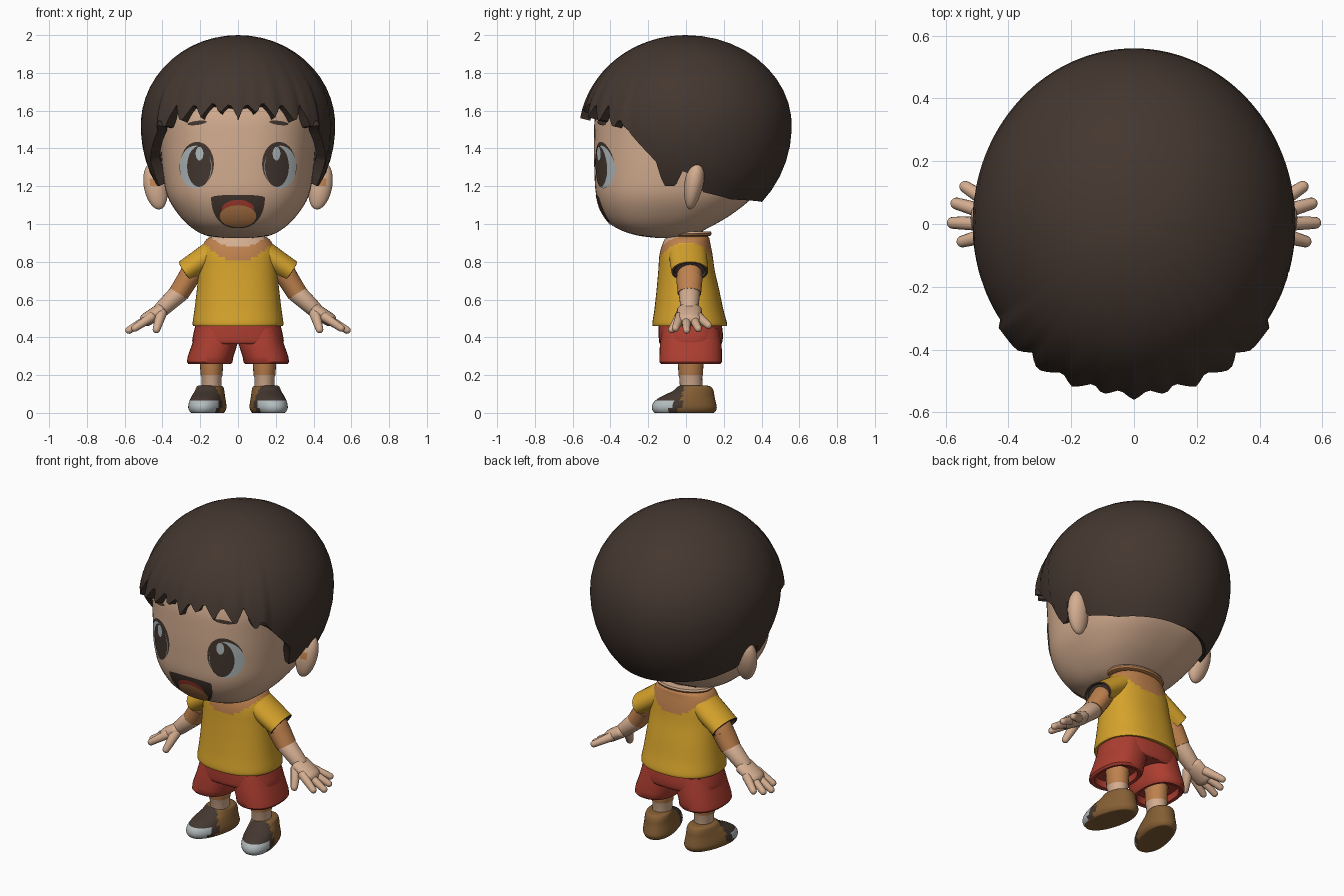
import bpy, bmesh, math
from mathutils import Vector, Matrix
from mathutils.bvhtree import BVHTree

if "Cube" in bpy.data.objects:
    bpy.data.objects.remove(bpy.data.objects["Cube"])


def material(name, rgb):
    m = bpy.data.materials.new(name)
    m.diffuse_color = (*rgb, 1)
    m.use_nodes = True
    m.node_tree.nodes["Principled BSDF"].inputs["Base Color"].default_value = m.diffuse_color
    return m


HAIR = material("dark_brown", (0.058, 0.038, 0.029))
SKIN = material("skin", (0.66, 0.42, 0.28))
TAN = material("tan", (0.52, 0.22, 0.075))
YELLOW = material("yellow", (0.68, 0.37, 0.025))
RED = material("red", (0.42, 0.048, 0.03))
BROWN = material("shoe_brown", (0.235, 0.115, 0.035))
GREY = material("pale_grey", (0.45, 0.50, 0.51))


def finish(name, verts, faces, mats, rule=None, recalc=True):
    me = bpy.data.meshes.new(name)
    me.from_pydata(verts, [], faces)
    if recalc:
        bm = bmesh.new()
        bm.from_mesh(me)
        bmesh.ops.recalc_face_normals(bm, faces=bm.faces)
        bm.to_mesh(me)
        bm.free()
    for m in mats:
        me.materials.append(m)
    if rule:
        for p in me.polygons:
            p.material_index = rule(p.center)
    ob = bpy.data.objects.new(name, me)
    bpy.context.collection.objects.link(ob)
    return ob


def spline(rings, per):
    """Catmull-Rom through the ring parameters."""
    if per < 2:
        return rings
    out, n = [], len(rings)
    for i in range(n - 1):
        p = [rings[max(0, min(n - 1, i + d))] for d in (-1, 0, 1, 2)]
        for s in range(per):
            t = s / per
            out.append(tuple(0.5 * (2 * b + (c - a) * t + (2 * a - 5 * b + 4 * c - d) * t * t
                                    + (3 * b - a - 3 * c + d) * t ** 3) for a, b, c, d in zip(*p)))
    return out + [rings[-1]]


def loft(name, rings, mats, rule=None, per=1, seg=32, power=2.0, mat=Matrix()):
    """Closed skin over rings (z, cx, cy, rx, ry)."""
    rings = spline(rings, per)
    verts, faces = [], []
    for z, cx, cy, rx, ry in rings:
        for k in range(seg):
            a = math.tau * k / seg
            c, s = math.cos(a), math.sin(a)
            verts.append(mat @ Vector((cx + rx * math.copysign(abs(c) ** (2 / power), c),
                                       cy + ry * math.copysign(abs(s) ** (2 / power), s), z)))
    for i in range(len(rings) - 1):
        for k in range(seg):
            j = (k + 1) % seg
            faces.append((i * seg + k, i * seg + j, (i + 1) * seg + j, (i + 1) * seg + k))
    faces += [tuple(range(seg))[::-1], tuple(range(len(verts) - seg, len(verts)))]
    return finish(name, verts, faces, mats, rule)


def aim(a, b):
    d = Vector(b) - Vector(a)
    if abs(d.z) > 0.999 * d.length:
        return Matrix.Translation(a), d.length
    # local x lies in the vertical plane of the limb, local y is horizontal
    z = d.normalized()
    y = Vector((0, 0, 1)).cross(z).normalized()
    x = y.cross(z)
    return Matrix.Translation(a) @ Matrix((x, y, z)).transposed().to_4x4(), d.length


def limb(name, a, b, ra, rb, mats, seg=16, flat=1.0):
    """Round-ended tapered limb from a to b."""
    m, n = aim(a, b)
    rings = []
    for i in range(5):
        t = math.radians(5 + 85 * i / 4)
        rings.append((-ra * 0.6 * math.cos(t), 0, 0, ra * math.sin(t), ra * flat * math.sin(t)))
    for i in range(5):
        t = math.radians(90 - 85 * i / 4)
        rings.append((n - rb + rb * math.cos(t), 0, 0, rb * math.sin(t), rb * flat * math.sin(t)))
    return loft(name, rings, mats, seg=seg, mat=m)


# Head
head_keys = [(.925, .06, -.14, -.04), (.94, .17, -.26, .03), (.98, .245, -.37, .12), (1.05, .315, -.435, .24),
             (1.15, .375, -.475, .36), (1.28, .40, -.485, .43), (1.45, .415, -.487, .46),
             (1.6, .42, -.475, .45), (1.75, .37, -.40, .38), (1.88, .2, -.2, .2)]
head = loft("head", [(z, 0, (f + b) / 2, rx, (b - f) / 2) for z, rx, f, b in head_keys],
            [SKIN], per=4, seg=72, power=2.5)
tree = BVHTree.FromPolygons([v.co for v in head.data.vertices], [p.vertices for p in head.data.polygons])


# Painted face plates, wrapped on the head
def plate(name, outline, centre, mat, lift):
    verts, faces, n, rows = [], [], len(outline), 6
    for r in range(rows + 1):
        f = max(r / rows, 0.01)
        for x, z in outline:
            p = Vector((centre[0] + (x - centre[0]) * f, -2, centre[1] + (z - centre[1]) * f))
            hit, nor, _, _ = tree.ray_cast(p, Vector((0, 1, 0)))
            verts.append(hit + nor * lift)
    for r in range(rows):
        for k in range(n):
            j = (k + 1) % n
            faces.append((r * n + k, (r + 1) * n + k, (r + 1) * n + j, r * n + j))
    faces.append(tuple(range(n)))
    return finish(name, verts, faces, [mat], recalc=False)


def oval(name, x, z, rx, rz, mat, lift, tilt=0):
    pts = [(x + rx * math.cos(a), z + rz * math.sin(a) + tilt * rx * math.cos(a))
           for a in (math.tau * k / 28 for k in range(28))]
    plate(name, pts, (x, z), mat, lift)


for side, s in (("left", 1), ("right", -1)):
    oval(side + "_eye_lash", s * .215, 1.318, .088, .117, HAIR, .003)
    oval(side + "_eye_white", s * .222, 1.302, .084, .113, GREY, .005)
    oval(side + "_iris", s * .203, 1.305, .062, .108, HAIR, .007)
    oval(side + "_eye_glint", s * .200, 1.373, .02, .036, GREY, .009)
    oval(side + "_brow", s * .215, 1.535, .05, .011, HAIR, .004, tilt=-.12 * s)

mouth = []
for k in range(36):
    a = math.tau * k / 36
    c, q = math.cos(a), math.sin(a)
    mouth.append((.142 * math.copysign(abs(c) ** .8, c), 1.14 + q * (.015 if q > 0 else .16)))
plate("mouth", mouth, (0, 1.09), HAIR, .003)
oval("mouth_inside", 0, 1.082, .085, .047, RED, .005)
oval("tongue", 0, 1.045, .096, .057, TAN, .007)

# Hair cap: polar grid whose lower edge follows the hairline (degrees from front, height)
hairline = [(0, 1.56), (5, 1.64), (11, 1.585), (15, 1.65), (22, 1.565), (27, 1.64), (35, 1.535), (40, 1.63),
            (47, 1.50), (51, 1.56), (58, 1.47), (65, 1.40), (72, 1.33), (75, 1.20), (83, 1.20), (88, 1.28),
            (97, 1.25), (101, 1.17), (125, 1.13), (180, 1.115)]


def edge_height(deg):
    for (a, za), (b, zb) in zip(hairline, hairline[1:]):
        if deg <= b:
            return za + (zb - za) * (deg - a) / (b - a)
    return hairline[-1][1]


cols, rows = 180, 16
verts, faces = [(0, 0, 2.0)], []
for r in range(1, rows + 1):
    for k in range(cols):
        deg = k * 360 / cols
        d = min(deg, 360 - deg)
        low = edge_height(d)
        t = r / rows * math.acos((low - 1.52) / (.48 if low > 1.52 else .58))
        p = math.radians(deg)
        lock = max(0, min(1, (1.65 - low) / .1)) * (d < 56)
        g = math.sin(t) * (1 + .035 * lock * (r / rows) ** 3)
        ry = .545 if math.cos(p) > 0 else .56
        verts.append((.515 * g * math.sin(p), -ry * g * math.cos(p),
                      1.52 + (.48 if math.cos(t) > 0 else .58) * math.cos(t)))
for k in range(cols):
    j = (k + 1) % cols
    faces.append((0, 1 + k, 1 + j))
    for r in range(rows - 1):
        a, b = 1 + r * cols, 1 + (r + 1) * cols
        faces.append((a + k, b + k, b + j, a + j))
hair = finish("hair", verts, faces, [HAIR], recalc=False)
mod = hair.modifiers.new("thickness", 'SOLIDIFY')
mod.thickness = .055
bpy.context.view_layer.objects.active = hair
bpy.ops.object.modifier_apply(modifier=mod.name)


# Shirt torso with scooped neckline
def shirt_rule(c):
    if c.z > .875 + 2.5 * c.x ** 2 and c.y < 0:
        return 2
    return 1 if c.z > .805 + 2.9 * c.x ** 2 else 0


loft("shirt_body", [(.465, 0, .02, .215, .175), (.465, 0, .02, .24, .198), (.55, 0, .015, .23, .182),
                    (.65, 0, .01, .218, .166), (.75, 0, .003, .208, .15), (.84, 0, 0, .2, .14),
                    (.90, 0, .003, .18, .125), (.93, 0, .008, .15, .112), (.94, 0, .01, .1, .08)],
     [YELLOW, TAN, SKIN], shirt_rule, per=5, seg=64, power=2.3)
loft("neck", [(.90, 0, .0, .1, .09), (1.0, 0, .0, .1, .09)], [SKIN])
loft("collar", [(.935, 0, .01, .155, .11), (.94, 0, .01, .172, .122), (.95, 0, .01, .178, .126),
                (.96, 0, .01, .172, .122), (.96, 0, .01, .13, .1)], [SKIN, TAN],
     lambda c: int(c.z < .945), seg=40)

# Shorts
loft("shorts_hips", [(.365, 0, .025, .2, .15), (.37, 0, .025, .24, .166), (.42, 0, .025, .236, .17),
                     (.50, 0, .02, .215, .165)], [RED], per=3, power=2.5)

for side, s in (("left", 1), ("right", -1)):
    loft(side + "_shorts_leg", [(.45, .11 * s, .025, .11, .15), (.37, .121 * s, .025, .12, .163),
                                (.30, .145 * s, .025, .121, .166), (.27, .15 * s, .025, .121, .166),
                                (.258, .15 * s, .025, .112, .155), (.262, .15 * s, .025, .095, .132),
                                (.30, .15 * s, .025, .09, .125)], [RED], power=2.4)
    loft(side + "_leg", [(.33, .14 * s, .025, .066, .07), (.20, .14 * s, .025, .058, .065),
                         (.19, .14 * s, .025, .054, .061), (.08, .14 * s, .03, .05, .058)],
         [SKIN, TAN], lambda c: int(c.z > .197), seg=24)

    # Sleeve with dark inner hem, upper arm, forearm
    m, n = aim((.12 * s, .008, .855), (.278 * s, .02, .748))
    inv = m.inverted()
    loft(side + "_sleeve", [(0, 0, 0, .07, .1), (n * .5, 0, 0, .066, .1), (n, 0, 0, .063, .097),
                            (n + .002, 0, 0, .056, .087), (n - .012, 0, 0, .05, .078)],
         [YELLOW, HAIR], lambda c: int((inv @ c).z > n - .015 and (inv @ c).z != n), mat=m)
    limb(side + "_upper_arm", (.225 * s, .018, .775), (.31 * s, .018, .637), .06, .056, [TAN], 24, 1.15)
    m, n = aim((.262 * s, .018, .715), (.314 * s, .018, .632))
    loft(side + "_arm_edge", [(0, 0, 0, .057, .07), (n, 0, 0, .054, .062)], [TAN], mat=m)
    limb(side + "_forearm", (.312 * s, .018, .635), (.435 * s, .018, .52), .052, .042, [SKIN], 24, 1.1)

    # Hand and fingers
    limb(side + "_palm", (.405 * s, .018, .545), (.515 * s, .018, .475), .038, .036, [SKIN], 20, 1.75)
    for i, tip in enumerate([(.552, .128, .455), (.582, .07, .437), (.594, .004, .428), (.562, -.06, .438)]):
        base = (.455 * s, .065 - .032 * i, .51)
        limb(f"{side}_finger_{i + 1}", base, (tip[0] * s, tip[1], tip[2]), .026, .019, [SKIN], 12)
    limb(side + "_thumb", (.405 * s, -.02, .53), (.437 * s, -.085, .425), .03, .02, [SKIN], 12)

    # Ear with tan inner patch
    rings = []
    for i in range(19):
        t = math.radians(4 + 172 * i / 18)
        u = -math.cos(t)
        rings.append((1.2 + .123 * u, (.437 + .018 * u) * s, .04 + .018 * u,
                      .062 * math.sin(t), (.05 + .01 * u) * math.sin(t)))
    loft(side + "_ear", rings, [SKIN, TAN],
         lambda c: int(c.y < .03 and abs(abs(c.x) - .443) < .024 and abs(c.z - 1.222) < .026), seg=28)

    # Shoe, toes turned slightly outward
    m = Matrix.Translation((.155 * s, .02, 0)) @ Matrix.Rotation(math.radians(14 * s), 4, 'Z')
    back = m.inverted()

    def shoe_rule(c, back=back):
        p = back @ c
        if p.z < .004:
            return 0
        if p.y < -.135 + .4 * p.z and p.z < .068:
            return 2
        return 1 if p.y < -.085 + .3 * p.z else 0

    loft(side + "_shoe", [(0, 0, -.03, .07, .15), (.002, 0, -.03, .08, .163), (.025, 0, -.03, .092, .175),
                          (.055, 0, -.028, .09, .168), (.085, 0, -.012, .083, .145), (.115, 0, .018, .075, .11),
                          (.138, 0, .025, .068, .09), (.145, 0, .02, .055, .07)],
         [BROWN, HAIR, GREY], shoe_rule, per=3, seg=40, power=2.2, mat=m)

# Smooth shading with crisp edges
bpy.ops.object.select_all(action='SELECT')
bpy.context.view_layer.objects.active = head
bpy.ops.object.shade_smooth_by_angle(angle=math.radians(42))
